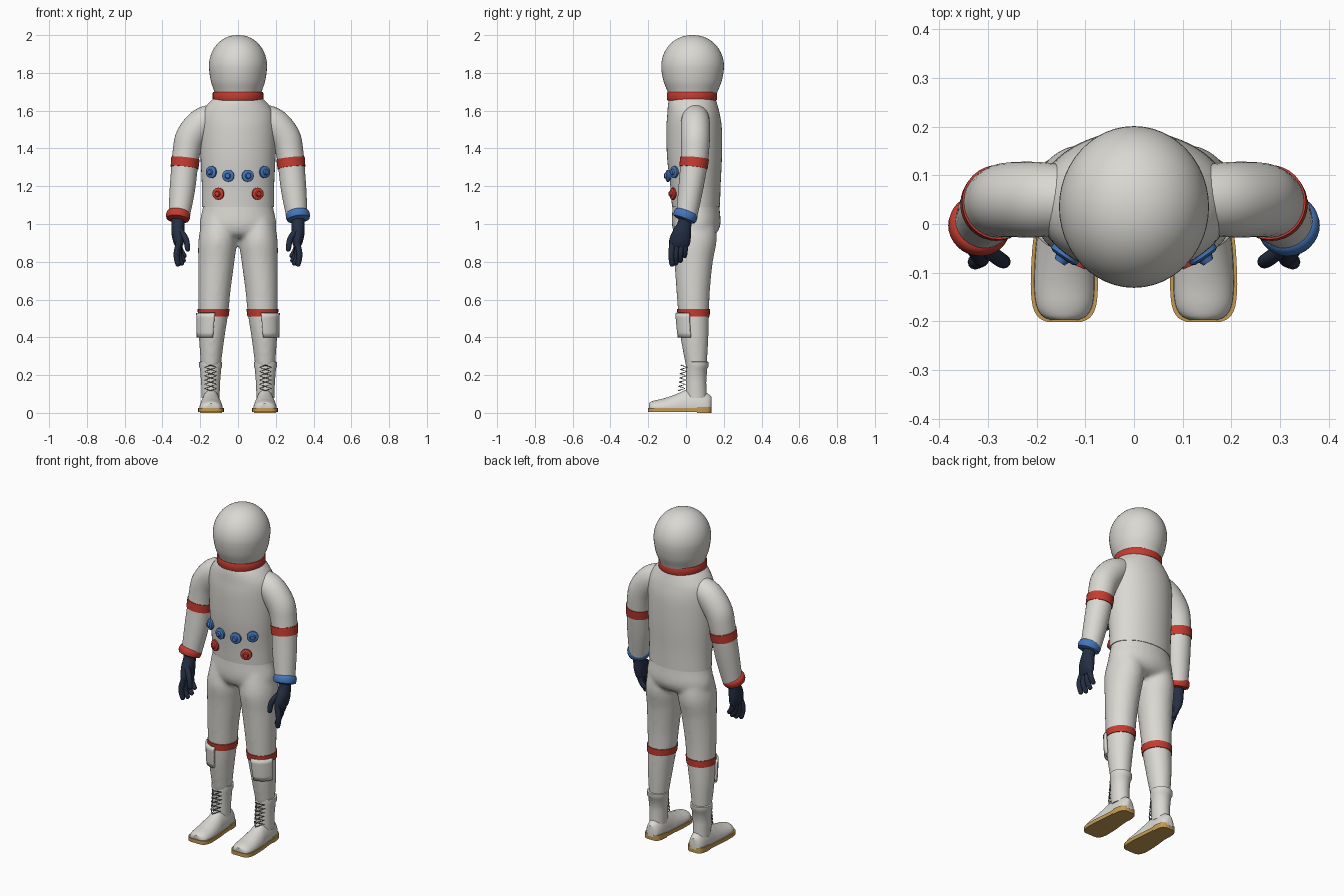
import bpy, bmesh, math
from mathutils import Vector

cube = bpy.data.objects.get("Cube")
if cube:
    bpy.data.objects.remove(cube, do_unlink=True)


def material(name, rgb):
    m = bpy.data.materials.new(name)
    m.use_nodes = True
    m.diffuse_color = (*rgb, 1)
    m.node_tree.nodes["Principled BSDF"].inputs["Base Color"].default_value = (*rgb, 1)
    return m


WHITE = material("suit white", (0.70, 0.69, 0.65))
RED = material("trim red", (0.56, 0.045, 0.03))
BLUE = material("trim blue", (0.06, 0.18, 0.50))
NAVY = material("glove navy", (0.018, 0.028, 0.055))
OCHRE = material("sole ochre", (0.55, 0.33, 0.09))
GREY = material("lace grey", (0.22, 0.22, 0.21))


def finish(name, bm, mat):
    bmesh.ops.recalc_face_normals(bm, faces=bm.faces[:])
    me = bpy.data.meshes.new(name)
    bm.to_mesh(me)
    bm.free()
    me.materials.append(mat)
    ob = bpy.data.objects.new(name, me)
    bpy.context.collection.objects.link(ob)
    bpy.ops.object.select_all(action='DESELECT')
    ob.select_set(True)
    bpy.context.view_layer.objects.active = ob
    bpy.ops.object.shade_smooth_by_angle(angle=math.radians(40))
    return ob


def smooth(secs, steps=5):
    """Catmull-Rom interpolation of (x, y, z, rx, ry) sections."""
    out = []
    n = len(secs)
    for i in range(n - 1):
        a, b, c, d = secs[max(i - 1, 0)], secs[i], secs[i + 1], secs[min(i + 2, n - 1)]
        for k in range(steps):
            t = k / steps
            out.append(tuple(q + t / 2 * (r - p + t * (2 * p - 5 * q + 4 * r - s
                       + t * (3 * (q - r) + s - p))) for p, q, r, s in zip(a, b, c, d)))
    return out + [secs[-1]]


def cut(secs, top, bottom, grow, n=4):
    """Sections of a limb between two heights, slightly enlarged."""
    dense, out = smooth(secs), []
    for i in range(n):
        z = top + (bottom - top) * i / (n - 1)
        for a, b in zip(dense, dense[1:]):
            if a[2] >= z >= b[2]:
                t = (a[2] - z) / (a[2] - b[2])
                s = [p + (q - p) * t for p, q in zip(a, b)]
                out.append((*s[:3], s[3] + grow, s[4] + grow))
                break
    return out


def rings(bm, secs, side=1, flat=False, seg=32, arc=None):
    """Skin elliptical rings, either level or square to the path."""
    rows = []
    for i, (x, y, z, rx, ry) in enumerate(secs):
        u, v = Vector((1, 0, 0)), Vector((0, 1, 0))
        if not flat:
            t = Vector(secs[min(i + 1, len(secs) - 1)][:3]) - Vector(secs[max(i - 1, 0)][:3])
            t.normalize()
            u = (u - t * t.x).normalized()
            v = u.cross(t)
        a0, a1 = arc or (0, math.tau)
        row = []
        for k in range(seg):
            a = a0 + (a1 - a0) * k / (seg - 1 if arc else seg)
            p = Vector((x, y, z)) + u * rx * math.cos(a) + v * ry * math.sin(a)
            row.append(bm.verts.new((p.x * side, p.y, p.z)))
        rows.append(row)
    for r, q in zip(rows, rows[1:]):
        for k in range(seg - 1 if arc else seg):
            j = (k + 1) % seg
            bm.faces.new((r[k], r[j], q[j], q[k]))
    if not arc:
        bm.faces.new(rows[0])
        bm.faces.new(rows[-1])


def loft(name, secs, mat, **kw):
    bm = bmesh.new()
    rings(bm, secs, **kw)
    return finish(name, bm, mat)


# Torso
TORSO = [(0, .033, 1.675, .12, .12), (0, .035, 1.635, .16, .13), (0, .04, 1.58, .192, .139),
         (0, .043, 1.5, .2, .147), (0, .045, 1.35, .198, .145), (0, .05, 1.2, .191, .133),
         (0, .053, 1.09, .19, .127)]
loft("torso", smooth(TORSO), WHITE, flat=True, seg=48)

# Helmet and neck ring
dome = [(0, .035, 1.835 + .165 * math.sin(a), .153 * math.cos(a) ** .95 + .001, .165 * math.cos(a) ** .95 + .001)
        for a in [math.pi / 2 * k / 14 for k in range(15)]]
neck = [(0, .035, 1.66, .115, .12), (0, .035, 1.70, .125, .132), (0, .035, 1.75, .142, .152),
        (0, .035, 1.80, .151, .163)]
loft("helmet", smooth(neck + dome[:1]) + dome[1:], WHITE, flat=True, seg=48)
loft("neck_ring", [(0, .032, z, .134 - d, .133 - d) for z, d in
                   ((1.655, .02), (1.655, .003), (1.661, 0), (1.694, 0), (1.70, .003), (1.70, .02))],
     RED, flat=True, seg=48)

# Trousers: hips and both legs fused into one skin
LEG = [(.1, .05, 1.04, .085, .1), (.107, .045, .92, .102, .118), (.115, .04, .8, .096, .102),
       (.125, .038, .65, .086, .089), (.13, .04, .53, .079, .082), (.139, .045, .4, .068, .074),
       (.144, .055, .24, .052, .055)]
HIPS = [(0, .053, 1.14, .18, .12), (0, .053, 1.08, .188, .125), (0, .054, 1.0, .204, .129),
        (0, .05, .95, .19, .11), (0, .045, .925, .13, .07)]
bm = bmesh.new()
rings(bm, smooth(HIPS), flat=True)
for side in (1, -1):
    rings(bm, smooth(LEG), side, flat=True)
trousers = finish("trousers", bm, WHITE)
remesh = trousers.modifiers.new("fuse", 'REMESH')
remesh.mode = 'VOXEL'
remesh.voxel_size = .012
remesh.use_smooth_shade = True
soften = trousers.modifiers.new("soften", 'SMOOTH')
soften.iterations = 5

# Hose connectors on the front of the torso
for x, z, mat, name in ((.05, 1.255, BLUE, "inner_connector"), (.135, 1.275, BLUE, "outer_connector"),
                        (.1, 1.16, RED, "lower_connector")):
    _, cy, _, rx, ry = cut(TORSO, z, z - .01, 0, 2)[0]
    y = cy - ry * math.sqrt(1 - (x / rx) ** 2)
    n = Vector((x / rx ** 2, (y - cy) / ry ** 2, 0)).normalized()
    for side in (1, -1):
        secs = []
        for d, r in ((-.012, .022), (.004, .022), (.006, .032), (.016, .032), (.02, .025), (.021, .016), (.031, .012)):
            secs.append((x + n.x * d, y + n.y * d, z, r, r))
        loft(name, secs, mat, side=side, seg=16)

# Arms, cuffs and gloves
ARM = [(.12, .05, 1.57, .068, .068), (.19, .05, 1.535, .079, .077), (.25, .05, 1.46, .08, .077),
       (.273, .047, 1.38, .073, .074), (.283, .04, 1.3, .07, .071), (.295, .024, 1.18, .067, .065),
       (.312, .003, 1.04, .056, .056)]
PALM = [(.316, 0, 1.05, .036, .036), (.318, -.008, 1.0, .034, .037), (.318, -.022, .95, .034, .05),
        (.314, -.033, .905, .028, .055), (.312, -.036, .88, .018, .047)]
FINGERS = {"index_finger": [(.313, -.072, .9), (.326, -.078, .84), (.318, -.074, .785)],
           "middle_finger": [(.313, -.05, .89), (.315, -.056, .83), (.298, -.054, .79)],
           "ring_finger": [(.313, -.024, .89), (.308, -.03, .84), (.288, -.03, .805)],
           "little_finger": [(.313, -.002, .9), (.304, -.006, .86), (.284, -.008, .83)],
           "thumb": [(.306, -.05, .965), (.276, -.072, .92), (.266, -.078, .865)]}
for side, cuff_mat in ((1, BLUE), (-1, RED)):
    loft("arm", smooth(ARM), WHITE, side=side)
    loft("arm_band", cut(ARM, 1.348, 1.298, .004), RED, side=side)
    cuff = []
    for t, r in ((0, .05), (.12, .06), (.35, .064), (.65, .064), (.88, .06), (1, .045)):
        cuff.append((.314 + .006 * t, .006 - .018 * t, 1.068 - .048 * t, r, r))
    loft("cuff", cuff, cuff_mat, side=side)
    loft("glove_palm", smooth(PALM), NAVY, side=side, seg=20)
    for name, pts in FINGERS.items():
        base, mid, tip = (Vector(p) for p in pts)
        end = tip + (tip - mid).normalized() * .01
        path = [(*p, r, r) for p, r in ((base, .016), (mid, .0155), (tip, .013), (end, .004))]
        loft(name, smooth(path, 4), NAVY, side=side, seg=12)

# Knee bands, shin pockets and boots
SHAFT = [(.145, .06, .272, .05, .05), (.145, .06, .27, .061, .06), (.145, .06, .245, .061, .06),
         (.145, .056, .235, .056, .056), (.145, .053, .16, .05, .054), (.145, .055, .08, .047, .056)]
FOOT = [(-.197, .028, .05), (-.188, .046, .058), (-.165, .058, .066), (-.12, .062, .076),
        (-.05, .059, .1), (0, .053, .122), (.06, .05, .128), (.1, .046, .112), (.125, .036, .095), (.136, .018, .085)]
for side in (1, -1):
    loft("knee_band", cut(LEG, .55, .51, .004), RED, side=side, flat=True)
    pocket = loft("shin_pocket", cut(LEG, .53, .4, .009, 6), WHITE, side=side, flat=True,
                  seg=12, arc=(math.radians(-95), math.radians(-14)))
    solid = pocket.modifiers.new("thickness", 'SOLIDIFY')
    solid.thickness = .012
    solid.offset = 0
    loft("boot_shaft", SHAFT, WHITE, side=side, flat=True)

    bm = bmesh.new()
    rings(bm, smooth([(.143, y, .026, w, h - .026) for y, w, h in FOOT]), side)
    for v in bm.verts:
        v.co.z = max(v.co.z, .02)
    finish("boot_upper", bm, WHITE)

    # Sole with a slightly lower heel block
    for name, y0, z0, z1 in (("sole", -1, .004, .026), ("heel", .045, 0, .032)):
        edge = [(y * 1.01 - .002, w + .007) for y, w, *_ in smooth([(*f, 0, 0) for f in FOOT], 3) if y > y0]
        outline = [(.143 + w, y) for y, w in edge] + [(.143 - w, y) for y, w in reversed(edge)]
        bm = bmesh.new()
        face = bm.faces.new([bm.verts.new((x * side, y, z0)) for x, y in outline])
        new = bmesh.ops.extrude_face_region(bm, geom=[face])["geom"]
        bmesh.ops.translate(bm, vec=(0, 0, z1 - z0), verts=[g for g in new if isinstance(g, bmesh.types.BMVert)])
        finish(name, bm, OCHRE)

    # Crossed laces
    curve = bpy.data.curves.new("laces", 'CURVE')
    curve.dimensions = '3D'
    curve.bevel_depth = .003
    curve.bevel_resolution = 1
    curve.materials.append(GREY)
    for start in (1, -1):
        spline = curve.splines.new('POLY')
        spline.points.add(12)
        for i, p in enumerate(spline.points):
            x = (0, start, 0, -start)[i % 4] * .032
            y = .008 if i % 2 else -.026
            p.co = ((.145 + x) * side, y - .014 * (1 - i / 12), .118 + .0112 * i, 1)
    bpy.context.collection.objects.link(bpy.data.objects.new("laces", curve))
